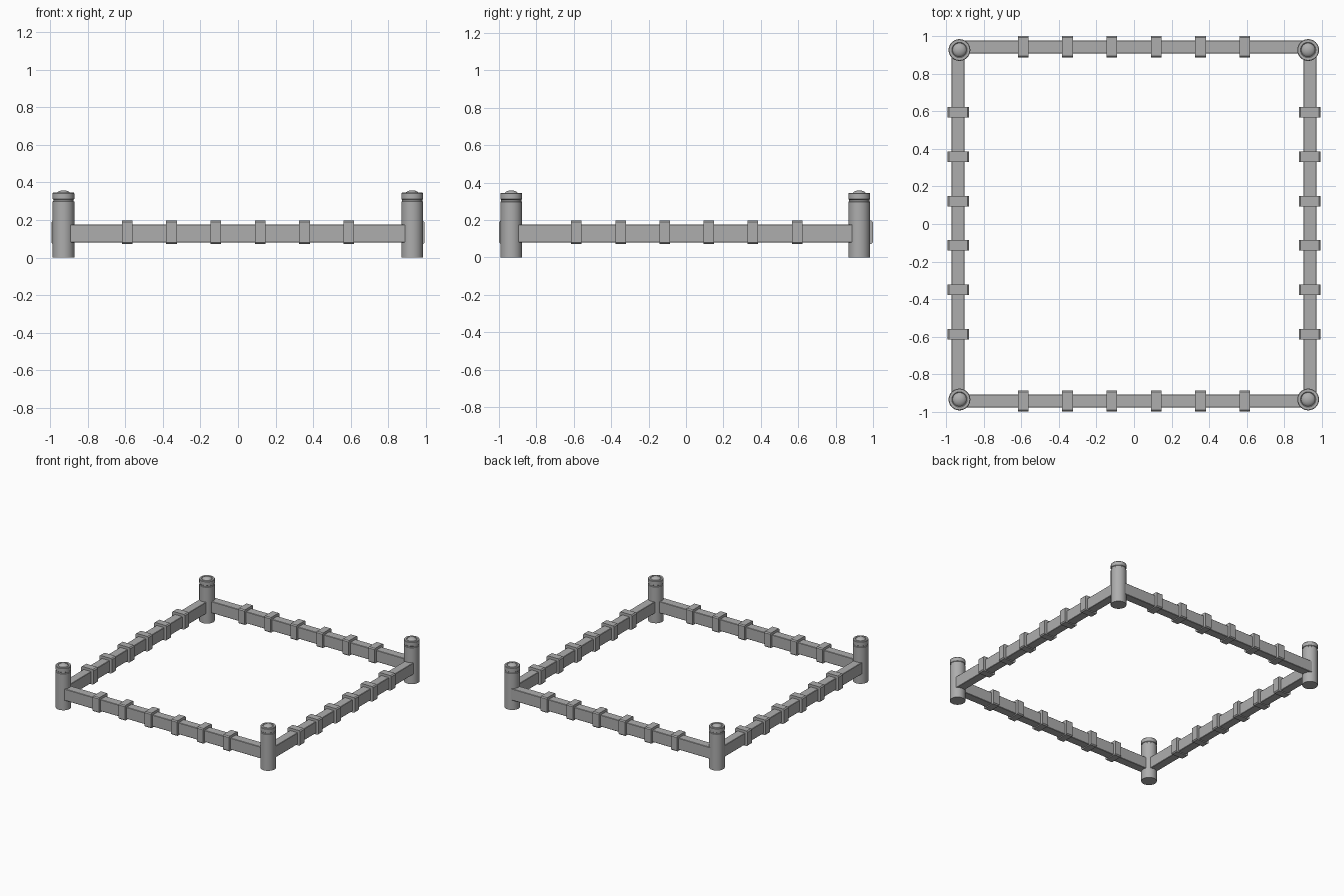
import bpy, bmesh, math

if "Cube" in bpy.data.objects:
    bpy.data.objects.remove(bpy.data.objects["Cube"])

# Dark grey metal
METAL = bpy.data.materials.new("dark_grey")
METAL.diffuse_color = (0.42, 0.42, 0.42, 1)
METAL.use_nodes = True
METAL.node_tree.nodes["Principled BSDF"].inputs["Base Color"].default_value = METAL.diffuse_color

def box(name, loc, size, bevel):
    bm = bmesh.new()
    bmesh.ops.create_cube(bm, size=1)
    for v in bm.verts:
        v.co = [c * s for c, s in zip(v.co, size)]
    # chamfer only the edges running along the rail
    axis = 0 if loc[3] == 'X' else 1
    edges = [e for e in bm.edges
             if abs((e.verts[0].co - e.verts[1].co)[axis]) > 1e-4]
    bmesh.ops.bevel(bm, geom=edges, offset=bevel, segments=1, affect='EDGES')
    return finish(bm, name, loc[:3])

def finish(bm, name, loc):
    bmesh.ops.recalc_face_normals(bm, faces=bm.faces)
    me = bpy.data.meshes.new(name)
    bm.to_mesh(me)
    bm.free()
    me.materials.append(METAL)
    ob = bpy.data.objects.new(name, me)
    ob.location = loc
    bpy.context.collection.objects.link(ob)
    return ob

def lathe(name, loc, profile, sides=32):
    bm = bmesh.new()
    rings = [[bm.verts.new((r * math.cos(math.tau * i / sides),
                            r * math.sin(math.tau * i / sides), z))
              for i in range(sides)] for r, z in profile]
    for a, b in zip(rings, rings[1:]):
        for i in range(sides):
            j = (i + 1) % sides
            bm.faces.new((a[i], a[j], b[j], b[i]))
    bm.faces.new(rings[0])
    bm.faces.new(rings[-1])
    ob = finish(bm, name, loc)
    bpy.context.view_layer.objects.active = ob
    ob.select_set(True)
    bpy.ops.object.shade_smooth_by_angle(angle=math.radians(30))
    ob.select_set(False)

# Corner posts: shaft, groove, collar and domed top
POST = [(0.058, 0), (0.058, 0.297), (0.054, 0.300), (0.054, 0.308),
        (0.058, 0.311), (0.058, 0.341), (0.055, 0.345), (0.041, 0.345),
        (0.037, 0.341), (0.033, 0.347), (0.024, 0.353), (0.012, 0.357), (0.003, 0.358)]
for side, x in (("left", -0.929), ("right", 0.927)):
    for end, y in (("front", -0.934), ("back", 0.926)):
        lathe(f"{end}_{side}_post", (x, y, 0), POST)

# Rails with six evenly spaced bands each
STEPS = [(i - 2.5) * 0.236 for i in range(6)]
for name, y in (("front", -0.942), ("back", 0.943)):
    box(name + "_rail", (0, y, 0.128, 'X'), (1.84, 0.07, 0.095), 0.003)
    for t in STEPS:
        box(name + "_band", (t, y, 0.134, 'X'), (0.056, 0.114, 0.124), 0.008)
for name, x in (("left", -0.936), ("right", 0.936)):
    box(name + "_rail", (x, 0, 0.128, 'Y'), (0.07, 1.84, 0.095), 0.003)
    for t in STEPS:
        box(name + "_band", (x, t + 0.004, 0.134, 'Y'), (0.114, 0.056, 0.124), 0.008)
